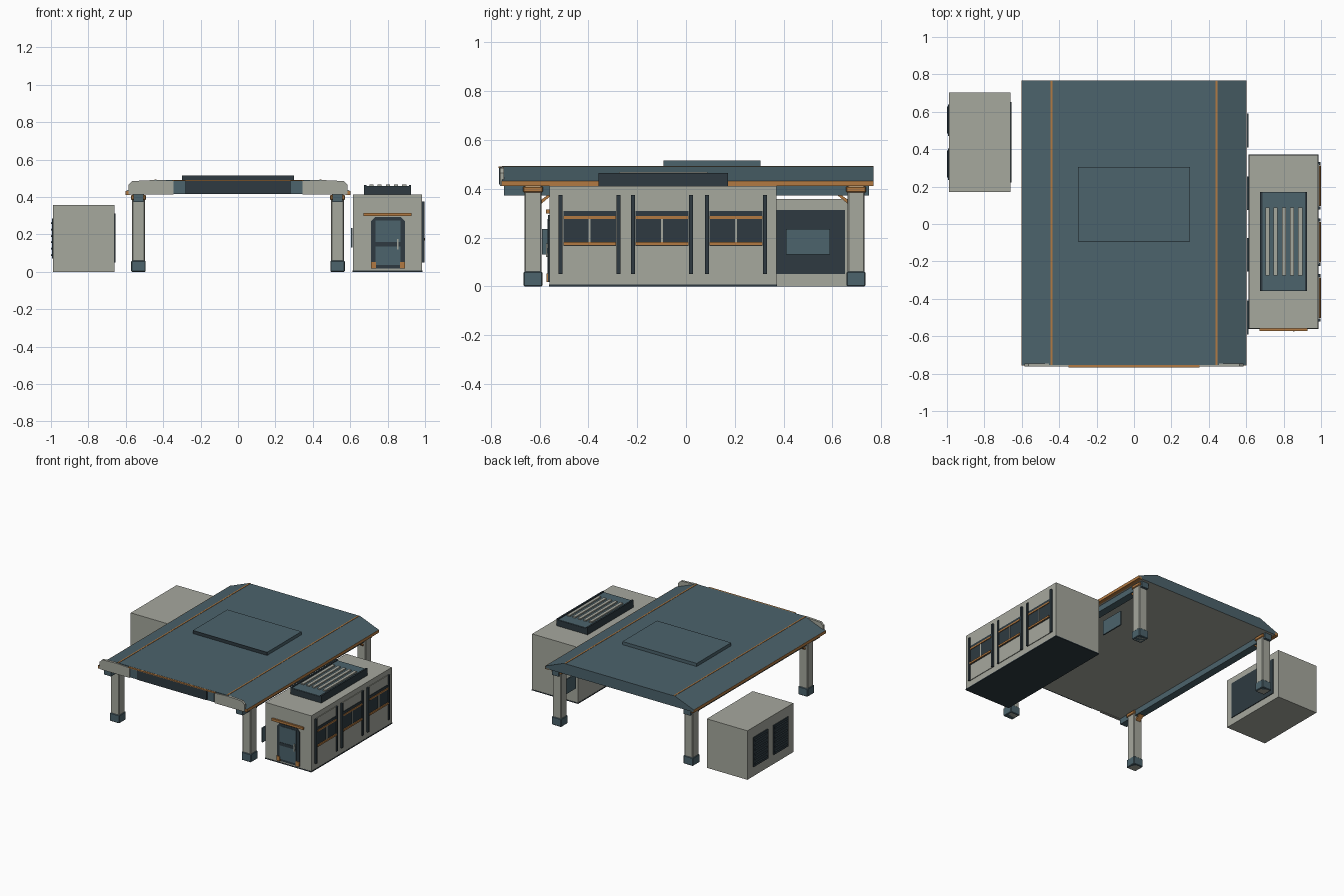
import bpy, bmesh, math
from mathutils import Vector

if "Cube" in bpy.data.objects:
    bpy.data.objects.remove(bpy.data.objects["Cube"])


def srgb(r, g, b):
    f = lambda c: ((c / 255 + 0.055) / 1.055) ** 2.4 if c > 10 else c / 3294
    return (f(r), f(g), f(b), 1)


def material(name, rgb):
    m = bpy.data.materials.new(name)
    m.diffuse_color = srgb(*rgb)
    m.use_nodes = True
    m.node_tree.nodes["Principled BSDF"].inputs["Base Color"].default_value = m.diffuse_color
    return m


GREY = material("warm_grey", (166, 168, 158))
SLATE = material("slate_blue", (76, 99, 108))
DARK = material("dark_slate", (46, 58, 65))
ORANGE = material("burnt_orange", (178, 122, 66))


def finish(name, bm, mats):
    bmesh.ops.recalc_face_normals(bm, faces=bm.faces)
    me = bpy.data.meshes.new(name)
    bm.to_mesh(me)
    bm.free()
    for m in mats:
        me.materials.append(m)
    ob = bpy.data.objects.new(name, me)
    bpy.context.collection.objects.link(ob)
    return ob


def box(name, x, y, z, mat, bevel=0):
    """Box from (min, max) ranges on each axis."""
    bm = bmesh.new()
    bmesh.ops.create_cube(bm, size=1)
    for v in bm.verts:
        v.co = Vector([(r[0] + r[1]) / 2 + c * (r[1] - r[0]) for r, c in zip((x, y, z), v.co)])
    if bevel:
        bmesh.ops.bevel(bm, geom=bm.edges[:], offset=bevel, segments=1, affect='EDGES')
    return finish(name, bm, [mat])


def prism(name, pts, axis, lo, hi, mats, rule=None):
    """Extrude a profile: (x, z) along y, or (y, z) along x."""
    bm = bmesh.new()
    place = (lambda p, d: (p[0], d, p[1])) if axis == 'y' else (lambda p, d: (d, p[0], p[1]))
    a = [bm.verts.new(place(p, lo)) for p in pts]
    b = [bm.verts.new(place(p, hi)) for p in pts]
    bm.faces.new(a)
    bm.faces.new(b[::-1])
    n = len(pts)
    for i in range(n):
        bm.faces.new((a[i], a[(i + 1) % n], b[(i + 1) % n], b[i]))
    bm.normal_update()
    if rule:
        for f in bm.faces:
            f.material_index = rule(f)
    return finish(name, bm, mats)


# Canopy roof: flat centre with sloping sides, grey ceiling beneath
half = [(0.60, 0.415), (0.60, 0.432), (0.45, 0.492)]
roof = half + [(-x, z) for x, z in reversed(half)]
prism("canopy_roof", roof, 'y', -0.755, 0.768, [SLATE, GREY],
      lambda f: 1 if f.calc_center_median().z < 0.416 else 0)
box("roof_panel", (-0.30, 0.30), (-0.09, 0.305), (0.485, 0.515), SLATE)
box("roof_panel_front", (-0.30, 0.30), (-0.093, -0.09), (0.492, 0.515), DARK)

# Front fascia and sign board
box("sign_board", (-0.28, 0.28), (-0.766, -0.75), (0.417, 0.485), DARK)
box("sign_trim", (-0.35, 0.35), (-0.768, -0.75), (0.485, 0.491), ORANGE)

for s in (-1, 1):
    side = "left" if s < 0 else "right"

    def sx(a, b):
        return tuple(sorted((s * a, s * b)))

    # Edge trim, roof stripes and front end caps
    box(f"{side}_edge_trim", sx(0.575, 0.602), (-0.757, 0.768), (0.411, 0.432), ORANGE)
    box(f"{side}_roof_stripe", sx(0.436, 0.446), (-0.755, 0.768), (0.489, 0.494), ORANGE)
    cap = [(0.345, 0.412), (0.585, 0.412), (0.585, 0.465), (0.565, 0.485), (0.46, 0.49), (0.345, 0.485)]
    prism(f"{side}_end_cap", [(s * x, z) for x, z in cap], 'y', -0.763, -0.745, [GREY])
    box(f"{side}_sign_bracket", sx(0.285, 0.34), (-0.762, -0.75), (0.417, 0.483), SLATE)

    # Long beam carried by the columns
    box(f"{side}_beam", sx(0.505, 0.56), (-0.745, 0.75), (0.372, 0.413), SLATE)

    # Columns with shoes, collars and diagonal braces
    for cy, end in ((-0.627, "front"), (0.697, "back")):
        n = f"{end}_{side}"
        t = 1 if cy < 0 else -1
        box(n + "_column", sx(0.498, 0.567), (cy - 0.035, cy + 0.035), (0, 0.413), GREY, 0.005)
        box(n + "_shoe", sx(0.494, 0.571), (cy - 0.039, cy + 0.039), (0, 0.06), SLATE, 0.004)
        box(n + "_collar", sx(0.492, 0.573), (cy - 0.041, cy + 0.041), (0.385, 0.41), ORANGE, 0.004)
        brace = [(0.03, 0.335), (0.03, 0.352), (0.075, 0.385), (0.09, 0.385)]
        prism(n + "_brace", [(cy + t * y, z) for y, z in brace], 'x', s * 0.515, s * 0.55, [ORANGE])

# Hanging screens along the canopy edge
for i, cy in enumerate((-0.5, -0.165, 0.165, 0.5)):
    box(f"hanging_screen_{i + 1}", (0.604, 0.613), (cy - 0.09, cy + 0.09), (0.13, 0.235), SLATE)

# Shop building
box("shop_base", (0.613, 0.987), (-0.562, 0.372), (0, 0.007), DARK)
box("shop_walls", (0.615, 0.985), (-0.56, 0.37), (0.006, 0.412), GREY)

# Shop windows: three bays on the outer wall
for i, cy in enumerate((-0.395, -0.098, 0.205)):
    n = f"window_bay_{i + 1}"
    box(n + "_panel", (0.98, 0.990), (cy - 0.112, cy + 0.112), (0.05, 0.375), GREY)
    box(n + "_glass", (0.98, 0.993), (cy - 0.108, cy + 0.108), (0.165, 0.308), DARK)
    box(n + "_mullion", (0.98, 0.996), (cy - 0.004, cy + 0.004), (0.18, 0.278), GREY)
    box(n + "_head", (0.98, 0.998), (cy - 0.108, cy + 0.108), (0.277, 0.288), ORANGE)
    box(n + "_sill", (0.98, 1.0), (cy - 0.108, cy + 0.108), (0.168, 0.181), ORANGE)
    for s in (-1, 1):
        box(f"{n}_post_{s}", (0.98, 0.998), (cy + s * 0.119 - 0.008, cy + s * 0.119 + 0.008), (0.05, 0.375), DARK)

# Shop door on the front wall
frame = [(0.712, 0.018), (0.892, 0.018), (0.892, 0.27), (0.872, 0.292), (0.732, 0.292), (0.712, 0.27)]
prism("door_frame", frame, 'y', -0.565, -0.55, [DARK])
box("door_leaf", (0.735, 0.868), (-0.568, -0.55), (0.035, 0.275), SLATE)
box("door_band", (0.735, 0.868), (-0.570, -0.56), (0.135, 0.158), DARK)
box("door_handle", (0.850, 0.857), (-0.574, -0.56), (0.12, 0.175), GREY)
box("door_awning", (0.672, 0.927), (-0.573, -0.55), (0.298, 0.315), ORANGE)
for x in (0.712, 0.866):
    box("door_foot", (x, x + 0.026), (-0.572, -0.55), (0.018, 0.052), ORANGE)

# Rooftop vent unit with lengthwise slats
box("vent_housing", (0.675, 0.925), (-0.358, 0.172), (0.41, 0.455), DARK)
for x in (0.675, 0.913):
    box("vent_side_rail", (x, x + 0.012), (-0.358, 0.172), (0.45, 0.465), DARK)
box("vent_top", (0.687, 0.913), (-0.356, 0.170), (0.45, 0.459), SLATE)
for i in range(5):
    x = 0.702 + i * 0.044
    box(f"vent_slat_{i + 1}", (x, x + 0.022), (-0.275, 0.088), (0.455, 0.468), GREY)

# Utility building with service panel and louvred doors
box("utility_walls", (-0.988, -0.66), (0.172, 0.702), (0, 0.358), GREY)
box("utility_service_panel", (-0.665, -0.655), (0.222, 0.652), (0.05, 0.312), DARK)
for i, cy in enumerate((0.32, 0.555)):
    box(f"louvre_door_{i + 1}", (-0.995, -0.98), (cy - 0.084, cy + 0.084), (0.07, 0.285), DARK)
    for k in range(6):
        z = 0.085 + k * 0.034
        prism(f"louvre_{i + 1}_{k + 1}", [(-0.99, z), (-1.0, z), (-1.0, z + 0.006), (-0.99, z + 0.018)],
              'y', cy - 0.072, cy + 0.072, [DARK])
